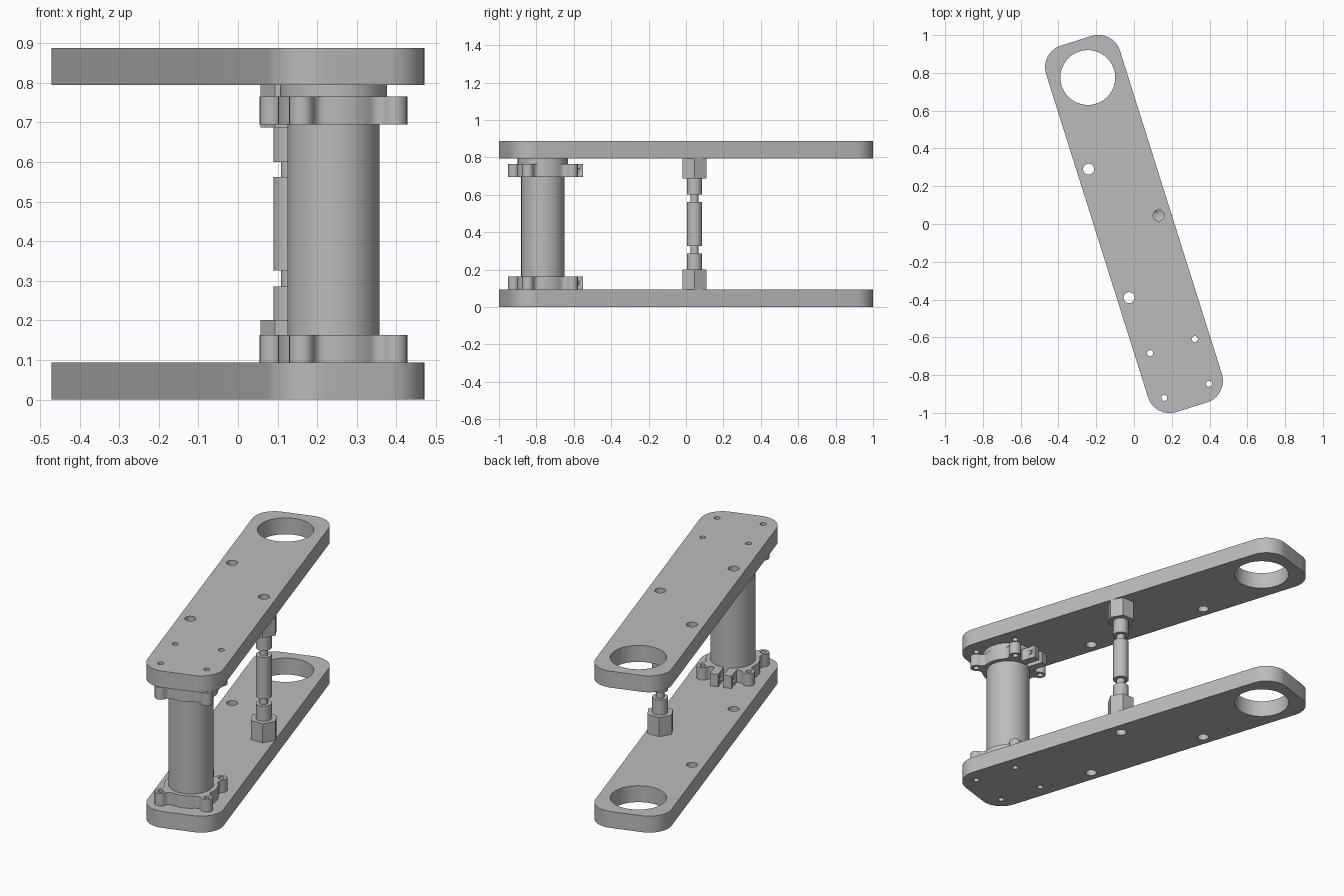
import bpy
import bmesh
from math import sin, cos, acos, atan2, pi, radians

if "Cube" in bpy.data.objects:
    bpy.data.objects.remove(bpy.data.objects["Cube"])

TILT = radians(17.5)          # whole assembly is turned about z
PLATE = 0.093                 # plate thickness
TOP = 0.795                   # underside of the upper plate
HEIGHT = TOP - PLATE
COLUMN = (0, -0.802)          # column centre in assembly coordinates
ROD = (0.138, 0.004)          # tie rod centre
BOLT = 0.124                  # bolt offset from the column centre

grey = bpy.data.materials.new("grey metal")
grey.use_nodes = True
grey.diffuse_color = (0.5, 0.5, 0.5, 1)
grey.node_tree.nodes["Principled BSDF"].inputs["Base Color"].default_value = (0.5, 0.5, 0.5, 1)


def arc(cx, cy, r, a0, a1, n):
    return [(cx + r * cos(a0 + (a1 - a0) * i / n),
             cy + r * sin(a0 + (a1 - a0) * i / n)) for i in range(n + 1)]


def circle(cx, cy, r, n=32):
    return arc(cx, cy, r, 0, 2 * pi, n)[:-1]


def turned(x, y):
    return x * cos(TILT) - y * sin(TILT), x * sin(TILT) + y * cos(TILT)


def finish(obj, at, z):
    obj.location = (*turned(*at), z)
    obj.rotation_euler.z += TILT
    obj.data.materials.clear()
    obj.data.materials.append(grey)
    bpy.ops.object.select_all(action='DESELECT')
    obj.select_set(True)
    bpy.context.view_layer.objects.active = obj
    bpy.ops.object.shade_smooth_by_angle(angle=radians(35))
    return obj


def extrude(name, loops, at, z, h):
    """Flat profile with holes, extruded upward from z by h."""
    curve = bpy.data.curves.new(name, 'CURVE')
    curve.dimensions, curve.fill_mode, curve.extrude = '2D', 'BOTH', h / 2
    for loop in loops:
        spline = curve.splines.new('POLY')
        spline.points.add(len(loop) - 1)
        for point, (x, y) in zip(spline.points, loop):
            point.co = (x, y, 0, 1)
        spline.use_cyclic_u = True
    obj = bpy.data.objects.new(name, curve)
    bpy.context.collection.objects.link(obj)
    bpy.ops.object.select_all(action='DESELECT')
    obj.select_set(True)
    bpy.context.view_layer.objects.active = obj
    bpy.ops.object.convert(target='MESH')
    obj = bpy.context.object
    obj.name = name
    bm = bmesh.new()
    bm.from_mesh(obj.data)
    bmesh.ops.remove_doubles(bm, verts=bm.verts, dist=1e-5)
    bmesh.ops.recalc_face_normals(bm, faces=bm.faces)
    bm.to_mesh(obj.data)
    bm.free()
    return finish(obj, at, z + h / 2)


def cylinder(name, at, z, h, r, sides=48, r_top=None):
    bpy.ops.mesh.primitive_cone_add(vertices=sides, radius1=r, depth=h,
                                    radius2=r if r_top is None else r_top)
    obj = bpy.context.object
    obj.name = name
    return finish(obj, at, z + h / 2)


def cut(obj, cutter):
    cutter.hide_render = True
    mod = obj.modifiers.new("hole", 'BOOLEAN')
    mod.object, mod.operation, mod.solver = cutter, 'DIFFERENCE', 'EXACT'
    bpy.ops.object.select_all(action='DESELECT')
    bpy.context.view_layer.objects.active = obj
    obj.select_set(True)
    bpy.ops.object.modifier_apply(modifier=mod.name)
    bpy.data.objects.remove(cutter)


# Rounded plate outline with all its holes
corner, half_x, half_y = 0.12, 0.085, 0.897
outline = []
for k, (sx, sy) in enumerate([(1, 1), (-1, 1), (-1, -1), (1, -1)]):
    outline += arc(sx * half_x, sy * half_y, corner, k * pi / 2, (k + 1) * pi / 2, 12)
plate_loops = [outline, circle(0, 0.813, 0.145, 64)]
plate_loops += [circle(x, y, 0.029) for x, y in (ROD, (-0.142, 0.349), (-0.142, -0.364))]
bolts = [circle(sx * BOLT, sy * BOLT, 0.016, 20) for sx in (-1, 1) for sy in (-1, 1)]
plate_loops += [[(x + COLUMN[0], y + COLUMN[1]) for x, y in b] for b in bolts]
extrude("lower_plate", plate_loops, (0, 0), 0, PLATE)
extrude("upper_plate", plate_loops, (0, 0), TOP, PLATE)

# Clamp outline: ring with four filleted ears and a split pair of tabs
ring, ear, fillet = 0.14, 0.031, 0.03
reach = BOLT * 2 ** 0.5
spread = acos((reach ** 2 + (ring + fillet) ** 2 - (ear + fillet) ** 2)
              / (2 * reach * (ring + fillet)))
clamp = []
for k in range(4):
    phi = pi / 4 + k * pi / 2
    ex, ey = reach * cos(phi), reach * sin(phi)
    c0, c1 = [((ring + fillet) * cos(phi + s * spread),
               (ring + fillet) * sin(phi + s * spread)) for s in (-1, 1)]
    to0 = atan2(ey - c0[1], ex - c0[0])
    to1 = atan2(ey - c1[1], ex - c1[0])

    def near(a, ref):
        return ref + (a - ref + pi) % (2 * pi) - pi

    start = phi - spread + pi
    end = phi + spread + pi
    clamp += arc(*c0, fillet, start, near(to0, start), 6)
    a0, a1 = near(to0 + pi, phi - pi / 2), near(to1 + pi, phi + pi / 2)
    clamp += arc(ex, ey, ear, a0, a1, 14)[1:-1]
    clamp += arc(*c1, fillet, near(to1, end), end, 6)
    if k == 0:
        tab, slit, tip, root = 0.058, 0.014, 0.207, 0.112
        clamp += [(tab, tip), (slit, tip), (slit, root),
                  (-slit, root), (-slit, tip), (-tab, tip)]
    else:
        clamp += arc(0, 0, ring, phi + spread, phi + pi / 2 - spread, 10)[1:-1]

# Clamps, each with a cross hole through its tabs
for name, z in (("lower_clamp", PLATE), ("upper_clamp", 0.695)):
    body = extrude(name, [clamp] + bolts, COLUMN, z, 0.07)
    drill = cylinder("tab_drill", (COLUMN[0], COLUMN[1] + 0.178), z - 0.065, 0.2, 0.011, 20)
    drill.rotation_euler = (0, pi / 2, TILT)
    cut(body, drill)

# Column and the collar under the upper plate
cylinder("column", COLUMN, PLATE, HEIGHT, 0.116, 64)
cylinder("upper_collar", COLUMN, 0.765, TOP - 0.765, 0.135, 64)

# Adjustable tie rod: hex ends, sleeves, thin core and middle barrel
for name, z, conical in (("lower_hex", PLATE, (0.029, 0)), ("upper_hex", TOP - 0.108, (0, 0.029))):
    nut = cylinder(name, ROD, z, 0.108, 0.073, 6)
    nut.rotation_euler.z = pi / 6
    low = name.startswith("lower")
    tip = cylinder("hole_tip", ROD, z - 0.001 if low else z + 0.079, 0.03,
                   conical[0], 32, conical[1])
    cut(nut, tip)
cylinder("rod_core", ROD, 0.2, 0.486, 0.022, 32)
for name, z, h in (("lower_sleeve", 0.2, 0.086), ("middle_barrel", 0.326, 0.236),
                   ("upper_sleeve", 0.6, 0.088)):
    cylinder(name, ROD, z, h, 0.041)
